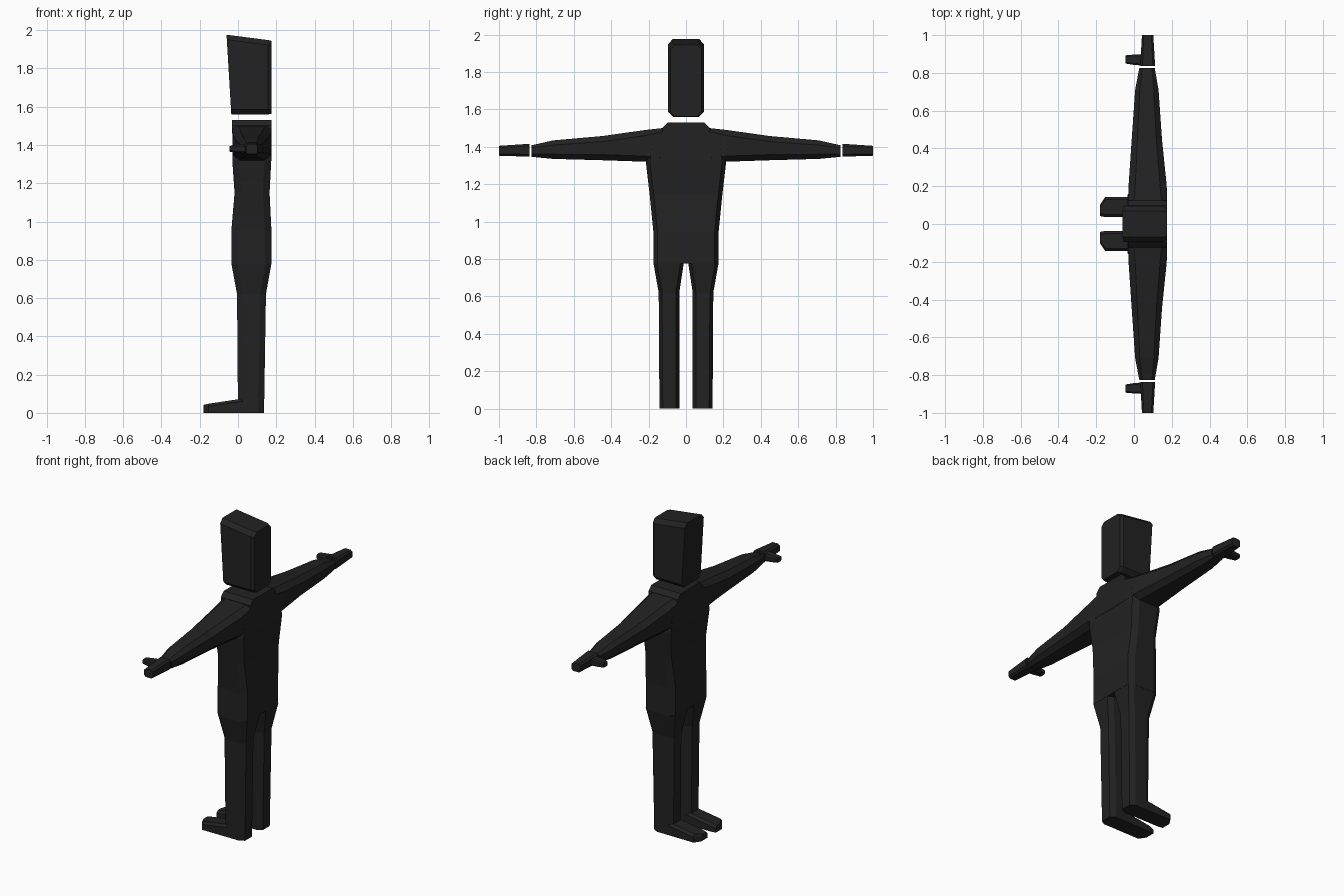
import bpy, bmesh

dark = bpy.data.materials.new("charcoal")
dark.diffuse_color = (0.016, 0.016, 0.016, 1)


def loft(name, rings, mirror=False):
    """Skin a run of equal-length point rings and cap both ends."""
    bm = bmesh.new()
    vs = [[bm.verts.new(p) for p in r] for r in rings]
    n = len(vs[0])
    for a, b in zip(vs, vs[1:]):
        for i in range(n):
            j = (i + 1) % n
            bm.faces.new((a[i], a[j], b[j], b[i]))
    bm.faces.new(vs[0])
    bm.faces.new(vs[-1])
    bmesh.ops.recalc_face_normals(bm, faces=bm.faces)
    me = bpy.data.meshes.new(name)
    bm.to_mesh(me)
    bm.free()
    me.materials.append(dark)
    ob = bpy.data.objects.new(name, me)
    bpy.context.collection.objects.link(ob)
    if mirror:
        m = ob.modifiers.new("mirror", 'MIRROR')
        m.use_axis = (False, True, False)
        m.use_mirror_merge = False
    return ob


def octagon(u0, u1, v0, v1, cu, cv):
    """Rectangle with cut corners."""
    return [(u0 + cu, v0), (u1 - cu, v0), (u1, v0 + cv), (u1, v1 - cv),
            (u1 - cu, v1), (u0 + cu, v1), (u0, v1 - cv), (u0, v0 + cv)]


def ring_z(z, x0, x1, y0, y1, cx=0.035, cy=0.022):
    return [(x, y, z) for x, y in octagon(x0, x1, y0, y1, cx, cy)]


def ring_y(y, x0, x1, z0, z1, cx=0.025, cz=0.02):
    return [(x, y, z) for x, z in octagon(x0, x1, z0, z1, cx, cz)]


def ring_x(x, y0, y1, z0, z1, cy, cz):
    return [(x, y, z) for y, z in octagon(y0, y1, z0, z1, cy, cz)]


# Torso: z, x front, x back, half width
loft("torso", [ring_z(z, a, b, -w, w) for z, a, b, w in (
    (0.775, -0.035, 0.175, 0.175), (0.95, -0.035, 0.175, 0.175),
    (1.15, -0.018, 0.165, 0.195), (1.32, -0.03, 0.174, 0.215),
    (1.42, -0.029, 0.173, 0.20))])

# Shoulders and sleeves run through as one bar
arm = [(0.125, -0.03, 0.175, 1.32, 1.50, 0.03, 0.02),
       (0.215, -0.028, 0.172, 1.32, 1.49, 0.035, 0.03),
       (0.45, -0.012, 0.148, 1.328, 1.457, 0.03, 0.03),
       (0.71, 0.006, 0.13, 1.335, 1.434, 0.025, 0.025),
       (0.825, 0.028, 0.11, 1.346, 1.408, 0.015, 0.015)]
loft("arms", [ring_y(-s[0], *s[1:]) for s in reversed(arm)] +
     [ring_y(*s) for s in arm])

# Collar
loft("collar", [[(-0.032, -w, z), (0.175, -w, z), (0.175, w, z), (-0.032, w, z)]
                for z, w in ((1.46, 0.125), (1.502, 0.125), (1.53, 0.098))])

# Legs
loft("leg", [ring_z(z, a, b, y0, y1, 0.03, 0.018) for z, a, b, y0, y1 in (
    (0.0, 0.0, 0.136, 0.036, 0.142), (0.62, -0.005, 0.146, 0.036, 0.146),
    (0.777, -0.034, 0.174, 0.012, 0.174))], True)

# Feet, with the outer toe corner cut back
loft("foot", [[(x, y0, 0), (x, y1, 0), (x, y1, h - 0.014), (x, y1 - 0.014, h),
               (x, y0 + 0.014, h), (x, y0, h - 0.014)] for x, y0, y1, h in (
    (-0.18, 0.042, 0.102, 0.042), (-0.153, 0.037, 0.143, 0.048),
    (0.04, 0.037, 0.142, 0.077), (0.08, 0.037, 0.141, 0.077))], True)

# Hands and thumbs
loft("hand", [ring_y(0.836, 0.033, 0.112, 1.347, 1.416, 0.012, 0.012),
              ring_y(1.0, 0.042, 0.102, 1.352, 1.405, 0.01, 0.01)], True)
loft("thumb", [ring_x(-0.045, 0.85, 0.893, 1.365, 1.395, 0.006, 0.006),
               ring_x(0.0, 0.842, 0.897, 1.36, 1.4, 0.008, 0.008),
               ring_x(0.06, 0.838, 0.90, 1.356, 1.405, 0.008, 0.008)], True)

# Head: sloping crown, front leaning forward, softened back edges
front = ring_x(0, -0.095, 0.095, 1.56, 1.976, 0.025, 0.026)
front = [(-0.035 - 0.025 * (z - 1.56) / 0.416, y, z) for x, y, z in front]
loft("head", [front, ring_x(0.158, -0.095, 0.095, 1.56, 1.948, 0.025, 0.026),
              ring_x(0.175, -0.083, 0.083, 1.562, 1.944, 0.022, 0.024)])
